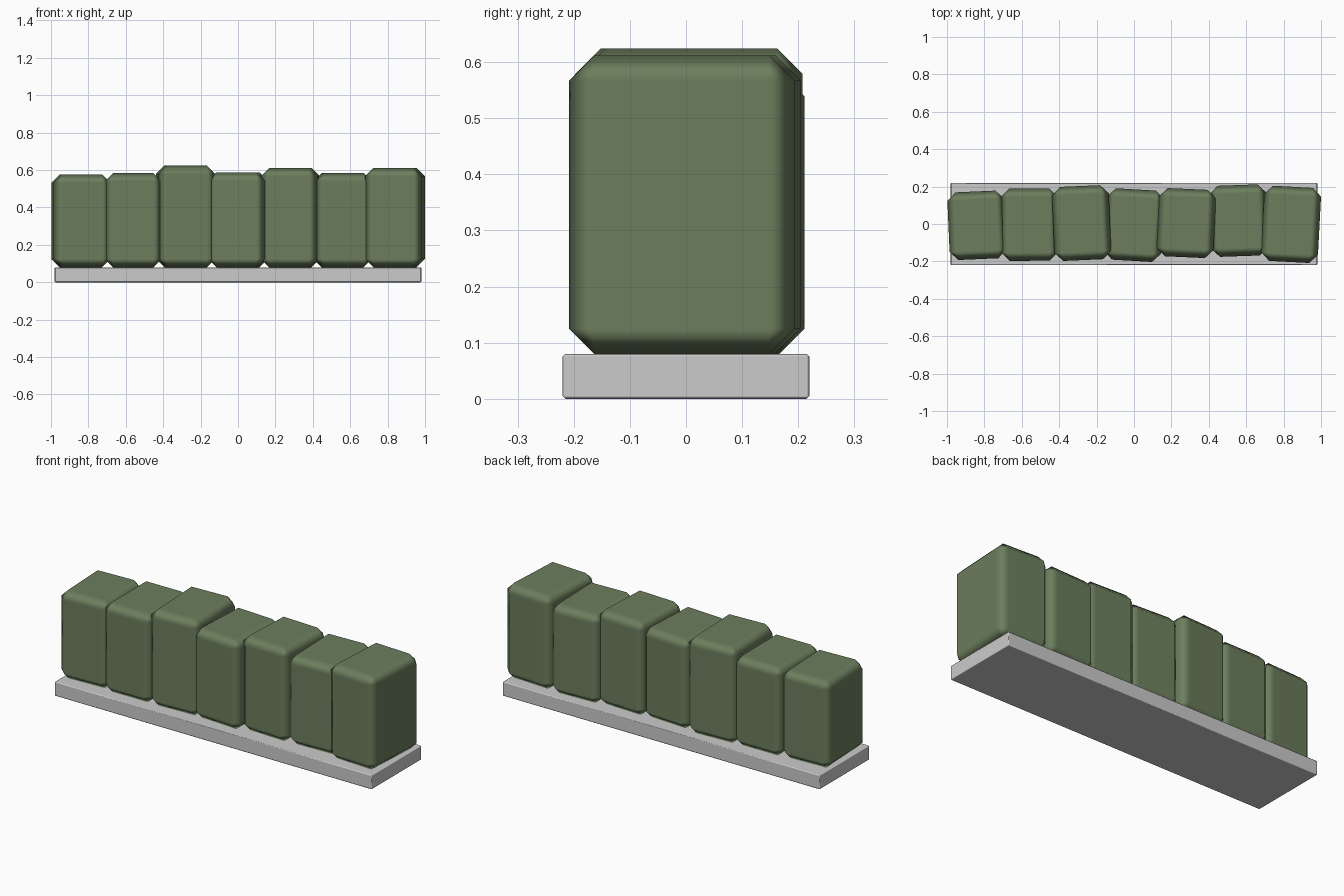
import bpy
from math import radians

if "Cube" in bpy.data.objects:
    bpy.data.objects.remove(bpy.data.objects["Cube"])

green = bpy.data.materials.new("hedge_green")
green.diffuse_color = (0.15, 0.21, 0.11, 1)
green.use_nodes = True
green.node_tree.nodes["Principled BSDF"].inputs["Base Color"].default_value = green.diffuse_color


def chamfered_box(name, size, loc, turn, chamfer):
    """Box with a one-segment chamfer, standing at loc (bottom centre)."""
    bpy.ops.mesh.primitive_cube_add(
        size=1, location=(loc[0], loc[1], loc[2] + size[2] / 2))
    ob = bpy.context.object
    ob.name = name
    ob.scale = size
    bpy.ops.object.transform_apply(location=False, rotation=False, scale=True)
    ob.rotation_euler.z = radians(turn)
    bpy.ops.object.shade_smooth()
    bevel = ob.modifiers.new("chamfer", "BEVEL")
    bevel.width = chamfer
    bevel.segments = 1
    bevel.harden_normals = True
    return ob


# Planter base slab
chamfered_box("base", (1.96, 0.44, 0.08), (0, 0, 0), 0, 0.005)

# Row of clipped bushes: depth, height, y offset, turn in degrees
bushes = [
    (0.362, 0.497, -0.007, 2.5),
    (0.387, 0.504, -0.003, 0.3),
    (0.396, 0.544, 0.005, 2.5),
    (0.382, 0.508, -0.006, -3.3),
    (0.365, 0.532, 0.005, -2.5),
    (0.380, 0.504, 0.018, 2.0),
    (0.402, 0.532, -0.002, -3.0),
]
for i, (depth, height, y, turn) in enumerate(bushes):
    bush = chamfered_box(f"hedge_block_{i + 1}", (0.304, depth, height),
                         (0.28 * (i - 3), y, 0.08), turn, 0.045)
    bush.data.materials.append(green)
